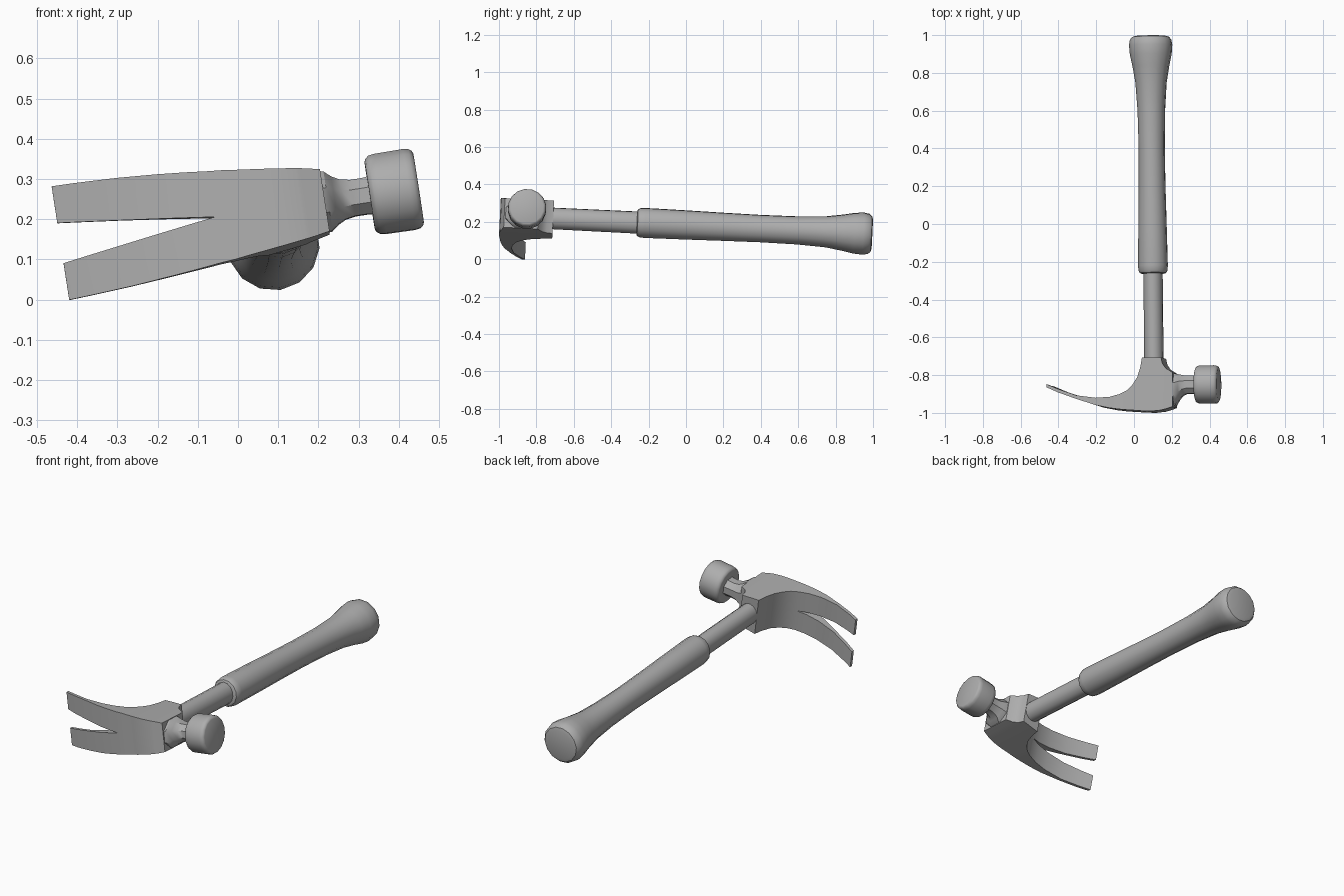
import bpy, bmesh, math
from mathutils import Matrix

if "Cube" in bpy.data.objects:
    bpy.data.objects.remove(bpy.data.objects["Cube"], do_unlink=True)

grey = bpy.data.materials.new("grey")
grey.use_nodes = True
colour = (0.42, 0.42, 0.42, 1)
grey.diffuse_color = colour
grey.node_tree.nodes["Principled BSDF"].inputs["Base Color"].default_value = colour

# Local frame: x along the head, y along the handle, origin where they cross
def placement(turn):
    return (Matrix.Translation((0.107, -0.86, 0.225))
            @ Matrix.Rotation(math.radians(turn), 4, 'Z')
            @ Matrix.Rotation(math.radians(-2.8), 4, 'X')
            @ Matrix.Rotation(math.radians(-8.8), 4, 'Y')
            @ Matrix.Translation((0, 0.86, 0)))

HEAD = placement(0)
HANDLE = placement(0.6)

def finish(name, bm, matrix):
    bmesh.ops.recalc_face_normals(bm, faces=bm.faces)
    mesh = bpy.data.meshes.new(name)
    bm.to_mesh(mesh)
    bm.free()
    mesh.materials.append(grey)
    ob = bpy.data.objects.new(name, mesh)
    bpy.context.collection.objects.link(ob)
    ob.matrix_world = matrix
    bpy.ops.object.select_all(action='DESELECT')
    ob.select_set(True)
    bpy.context.view_layer.objects.active = ob
    bpy.ops.object.shade_smooth_by_angle(angle=math.radians(35))
    return ob

# Oval rings (position, half width, half height, centre) joined along x or y
def loft(name, axis, sections, sides, matrix):
    bm = bmesh.new()
    rings = []
    for t, a, b, c in sections:
        ring = []
        for i in range(sides):
            ang = math.tau * (i + 0.5) / sides
            across, up = c + a * math.cos(ang), b * math.sin(ang)
            ring.append(bm.verts.new((t, across, up) if axis == 'x' else (across, t, up)))
        rings.append(ring)
    for r, s in zip(rings, rings[1:]):
        for i in range(sides):
            j = (i + 1) % sides
            bm.faces.new((r[i], r[j], s[j], s[i]))
    bm.faces.new(rings[0])
    bm.faces.new(rings[-1])
    return finish(name, bm, matrix)

# Handle: oval shaft and swelling rubber-like grip
loft("shaft", 'y', [(-0.8, 0.051, 0.058, 0), (-0.2, 0.051, 0.06, 0)], 14, HANDLE)
grip = [(-0.262, 0.062, 0.063), (-0.258, 0.07, 0.072), (-0.245, 0.077, 0.079),
        (-0.22, 0.079, 0.081), (0.0, 0.075, 0.079), (0.2, 0.071, 0.076),
        (0.4, 0.069, 0.074), (0.6, 0.073, 0.076), (0.75, 0.083, 0.084),
        (0.84, 0.098, 0.098), (0.9, 0.111, 0.11), (0.95, 0.115, 0.114),
        (0.978, 0.11, 0.109), (0.993, 0.098, 0.097), (0.998, 0.08, 0.08)]
loft("grip", 'y', [(y, a, b, 0) for y, a, b in grip], 14, HANDLE)

# Neck and striking face
loft("neck", 'x', [(0.1, 0.096, 0.083, -0.881), (0.118, 0.09, 0.08, -0.878),
                   (0.135, 0.073, 0.065, -0.865), (0.155, 0.058, 0.054, -0.856),
                   (0.18, 0.051, 0.049, -0.852), (0.21, 0.052, 0.049, -0.852),
                   (0.24, 0.057, 0.053, -0.852)], 8, HEAD)
loft("striking_face", 'x', [(x, r, r, -0.852) for x, r in
     [(0.223, 0.086), (0.226, 0.093), (0.235, 0.1), (0.25, 0.102), (0.322, 0.103),
      (0.335, 0.101), (0.343, 0.095), (0.346, 0.088)]], 16, HEAD)

# Claw and socket: (x, back y, front y, half width), split by a tapering notch
NOTCH = -0.166
stations = [(0.11, -0.79, -0.972, 0.078), (0.075, -0.768, -0.983, 0.085),
            (0.057, -0.742, -0.988, 0.088), (0.05, -0.71, -0.99, 0.089),
            (0.0, -0.71, -0.995, 0.096), (-0.05, -0.71, -0.994, 0.102),
            (-0.058, -0.76, -0.993, 0.103), (-0.075, -0.815, -0.992, 0.105),
            (-0.1, -0.855, -0.99, 0.108), (-0.13, -0.885, -0.988, 0.112),
            (NOTCH, -0.904, -0.985, 0.115), (-0.22, -0.919, -0.978, 0.121),
            (-0.293, -0.924, -0.963, 0.128), (-0.395, -0.911, -0.93, 0.136),
            (-0.495, -0.876, -0.894, 0.141), (-0.555, -0.85, -0.867, 0.143)]
bm = bmesh.new()
rings = []
for x, back, front, half in stations:
    inner = max(0, (NOTCH - x) * 0.13)
    rings.append([bm.verts.new((x, y, z)) for y, z in
                  [(front, inner), (front, half), (back, half), (back, inner)]])
for k, (r, s) in enumerate(zip(rings, rings[1:])):
    # the middle wall only exists along the notch
    for i in range(4 if stations[k + 1][0] < NOTCH else 3):
        j = (i + 1) % 4
        bm.faces.new((r[i], r[j], s[j], s[i]))
bm.faces.new(rings[0])
bm.faces.new(rings[-1])
bmesh.ops.mirror(bm, geom=bm.verts[:] + bm.edges[:] + bm.faces[:],
                 matrix=Matrix(), merge_dist=0.0001, axis='Z')
bmesh.ops.remove_doubles(bm, verts=bm.verts[:], dist=0.0001)
finish("claw_and_socket", bm, HEAD)
